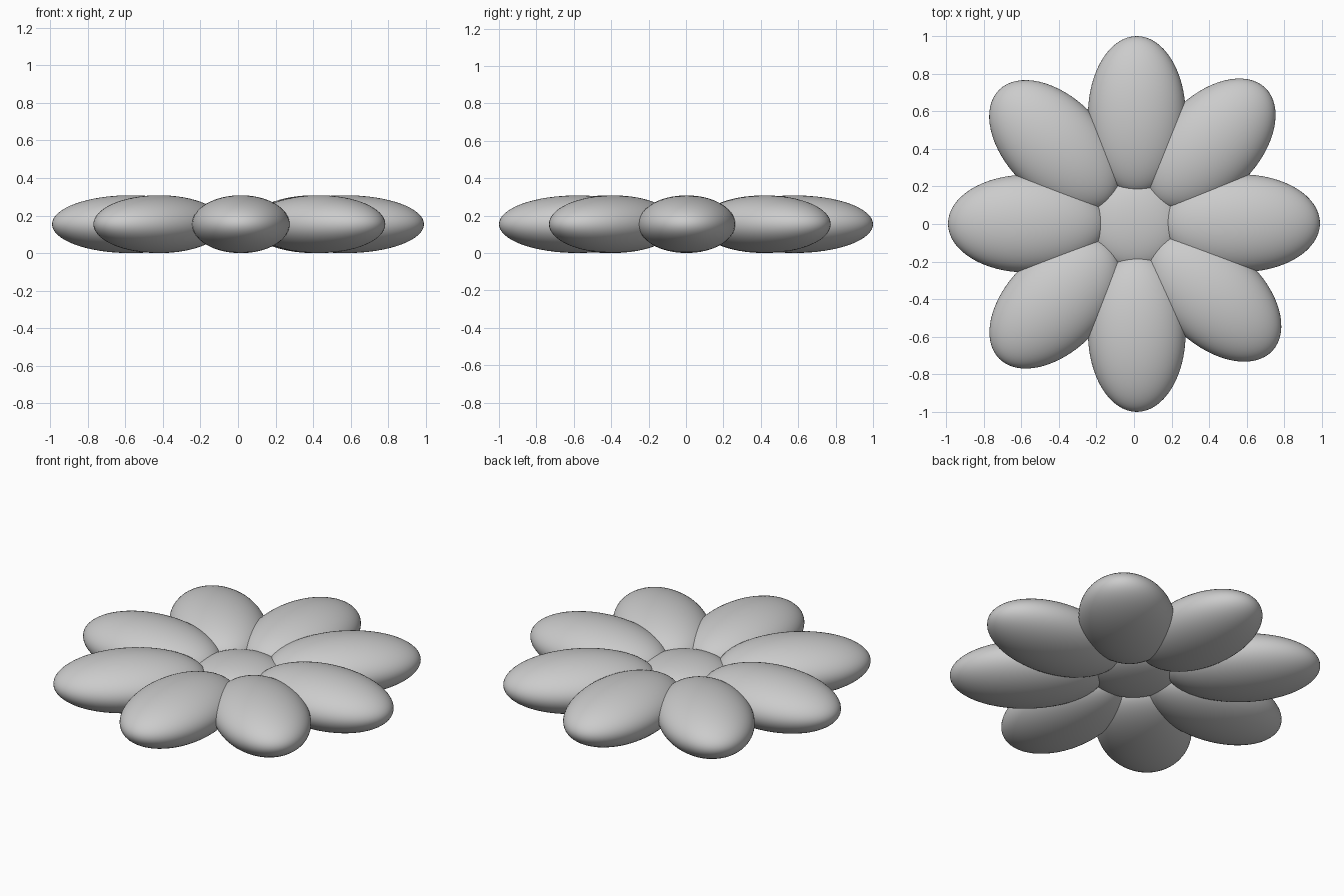
import bpy
from math import radians, cos, sin

if "Cube" in bpy.data.objects:
    bpy.data.objects.remove(bpy.data.objects["Cube"])

MID = 0.154  # height of the flower's middle plane


def ellipsoid(name, loc, size, angle=0.0):
    bpy.ops.mesh.primitive_uv_sphere_add(segments=64, ring_count=32, radius=1,
                                         location=loc, rotation=(0, 0, angle))
    ob = bpy.context.object
    ob.name = name
    ob.scale = size
    bpy.ops.object.shade_smooth()
    return ob


# Flower centre: a shallow button
ellipsoid("flower_centre", (0.008, 0, MID), (0.24, 0.24, 0.085))

# Petals: hand-placed ring of eight (angle, x offset, y offset, distance)
petals = [
    (0, 0.0, 0.004, 0.57), (45.8, 0.0, 0.005, 0.583),
    (90, 0.015, 0, 0.58), (135, -0.008, 0.003, 0.585),
    (180, 0.0, 0.002, 0.57), (225, -0.008, -0.008, 0.583),
    (270, 0.015, 0, 0.58), (317.4, 0.0, 0.004, 0.582),
]
for i, (deg, dx, dy, dist) in enumerate(petals):
    a = radians(deg)
    ellipsoid(f"petal_{i + 1}",
              (dist * cos(a) + dx, dist * sin(a) + dy, MID),
              (0.42, 0.26, 0.154), a)
